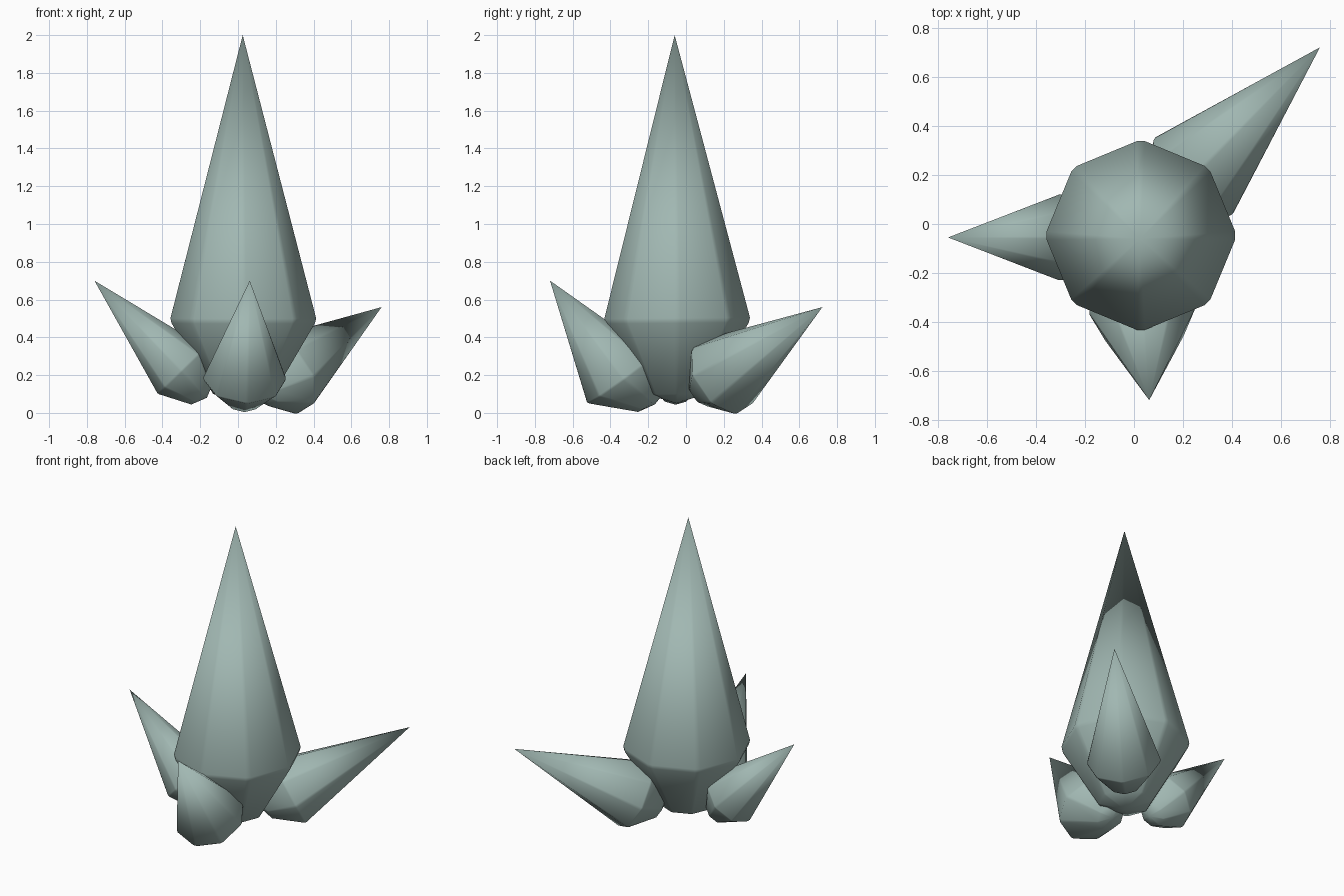
import bpy, bmesh, math
from mathutils import Vector

if "Cube" in bpy.data.objects:
    bpy.data.objects.remove(bpy.data.objects["Cube"])

SIDES = 8
BEVEL = math.radians(2.5)  # half-width of the chamfer on each long edge

mat = bpy.data.materials.new("grey_green_crystal")
mat.diffuse_color = (0.355, 0.475, 0.445, 1)
mat.use_nodes = True
mat.node_tree.nodes["Principled BSDF"].inputs["Base Color"].default_value = mat.diffuse_color


def crystal(name, apex, girdle, girdle_r, base, base_r, tip):
    """Eight-sided crystal: long point, wide girdle, narrow base, blunt bottom tip."""
    apex, girdle, base, tip = map(Vector, (apex, girdle, base, tip))
    axis = (apex - girdle).normalized()
    # Frame with one corner level and one corner straight down the slope
    ref = Vector((axis.x, axis.y, 0))
    level = Vector((0, 0, 1)).cross(ref).normalized() if ref.length > 0.1 else Vector((1, 0, 0))
    slope = axis.cross(level).normalized()
    # Each corner is a close pair, giving softly chamfered long edges
    angles = [2 * math.pi * i / SIDES + s * BEVEL for i in range(SIDES) for s in (-1, 1)]
    n = len(angles)
    bm = bmesh.new()

    def ring(c, r):
        return [bm.verts.new(c + r * (level * math.cos(a) + slope * math.sin(a)))
                for a in angles]

    top, bottom = bm.verts.new(apex), bm.verts.new(tip)
    rings = [ring(girdle.lerp(apex, 0.004), girdle_r),
             ring(girdle.lerp(base, 0.05), girdle_r * 0.985),
             ring(base, base_r)]
    for i in range(n):
        j = (i + 1) % n
        bm.faces.new((rings[0][i], rings[0][j], top))
        for a, b in zip(rings, rings[1:]):
            bm.faces.new((b[i], b[j], a[j], a[i]))
        bm.faces.new((rings[-1][j], rings[-1][i], bottom))
    bmesh.ops.recalc_face_normals(bm, faces=bm.faces)
    for f in bm.faces:
        f.smooth = True
    mesh = bpy.data.meshes.new(name)
    bm.to_mesh(mesh)
    bm.free()
    mesh.materials.append(mat)
    obj = bpy.data.objects.new(name, mesh)
    bpy.context.collection.objects.link(obj)
    return obj


# Tall central crystal
crystal("main_crystal", (0.025, -0.06, 2.0), (0.028, -0.047, 0.495), 0.386,
        (0.028, -0.05, 0.10), 0.16, (0.03, -0.05, 0.05))
# Three smaller crystals leaning outwards
crystal("left_crystal", (-0.76, -0.055, 0.70), (-0.30, -0.055, 0.225), 0.175,
        (-0.19, -0.055, 0.10), 0.08, (-0.165, -0.055, 0.08))
crystal("front_crystal", (0.062, -0.72, 0.70), (0.035, -0.346, 0.182), 0.218,
        (0.03, -0.185, 0.055), 0.085, (0.03, -0.165, 0.045))
crystal("back_right_crystal", (0.76, 0.722, 0.56), (0.243, 0.195, 0.197), 0.222,
        (0.14, 0.085, 0.12), 0.095, (0.115, 0.065, 0.105))
